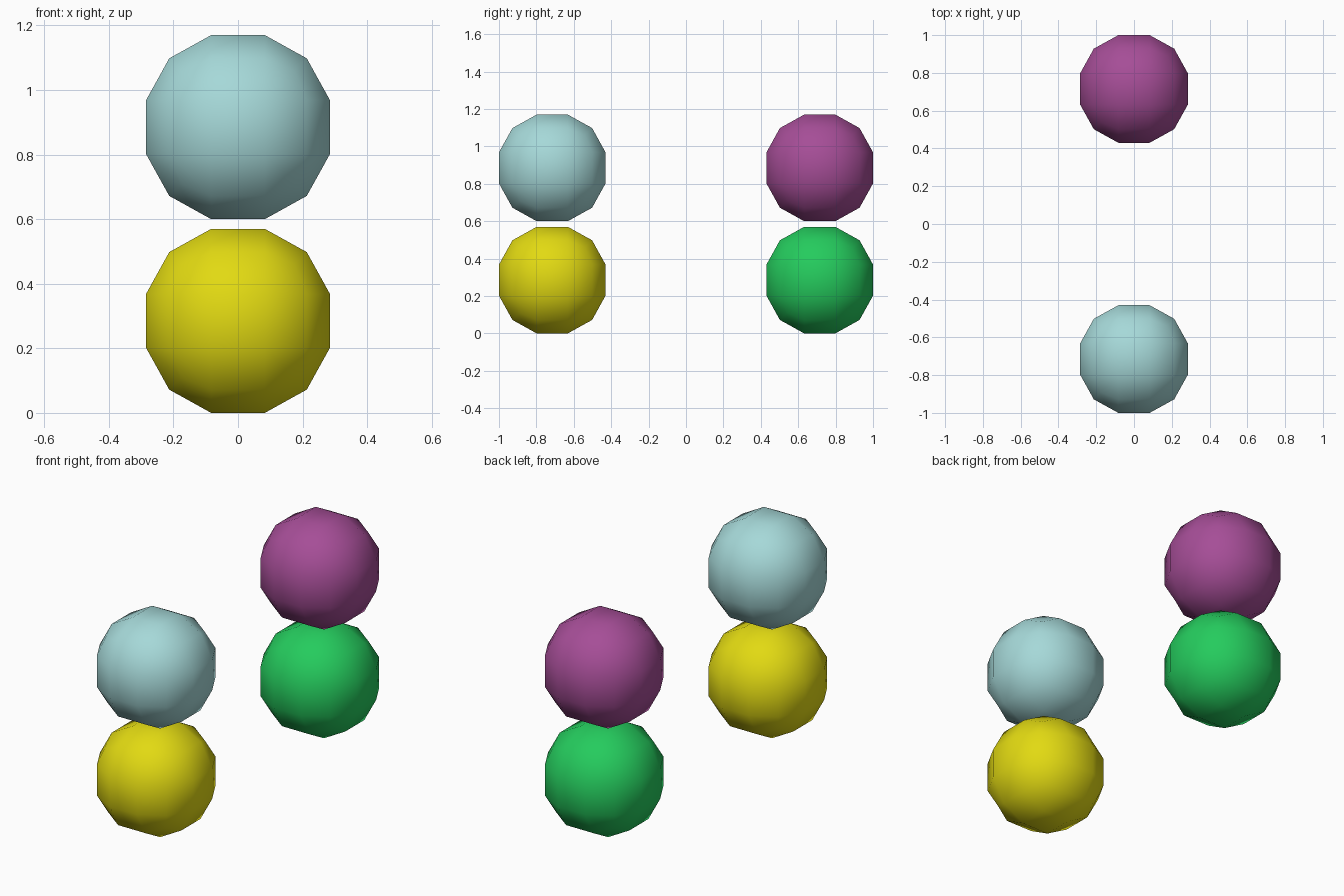
import bpy
import bmesh

if "Cube" in bpy.data.objects:
    bpy.data.objects.remove(bpy.data.objects["Cube"])


def material(name, rgb):
    m = bpy.data.materials.new(name)
    m.diffuse_color = (*rgb, 1.0)
    m.use_nodes = True
    m.node_tree.nodes["Principled BSDF"].inputs["Base Color"].default_value = m.diffuse_color
    return m


# Coordinates of a 3x3-per-side rounded cube ball, by kind of vertex:
# face point, edge point, corner point -> distance along the outer axes
INNER = 0.083
OUTER = {1: 0.285, 2: 0.213, 3: 0.175}


def ball(name, y, z, mat):
    bm = bmesh.new()
    bmesh.ops.create_cube(bm, size=2.0)
    bmesh.ops.subdivide_edges(bm, edges=bm.edges[:], cuts=2, use_grid_fill=True)
    for v in bm.verts:
        outer = sum(abs(c) > 0.9 for c in v.co)
        for i in range(3):
            sign = 1 if v.co[i] > 0 else -1
            v.co[i] = sign * (OUTER[outer] if abs(v.co[i]) > 0.9 else INNER)
    for f in bm.faces:
        f.smooth = True
    mesh = bpy.data.meshes.new(name)
    bm.to_mesh(mesh)
    bm.free()
    mesh.materials.append(mat)
    ob = bpy.data.objects.new(name, mesh)
    ob.location = (0, y, z)
    bpy.context.collection.objects.link(ob)


# Two stacks of two balls, front and back
LOW, HIGH, Y = 0.285, 0.885, 0.715
ball("front_lower_ball", -Y, LOW, material("yellow", (0.76, 0.70, 0.006)))
ball("front_upper_ball", -Y, HIGH, material("pale_blue", (0.38, 0.69, 0.69)))
ball("back_lower_ball", Y, LOW, material("green", (0.018, 0.60, 0.11)))
ball("back_upper_ball", Y, HIGH, material("purple", (0.38, 0.075, 0.31)))
